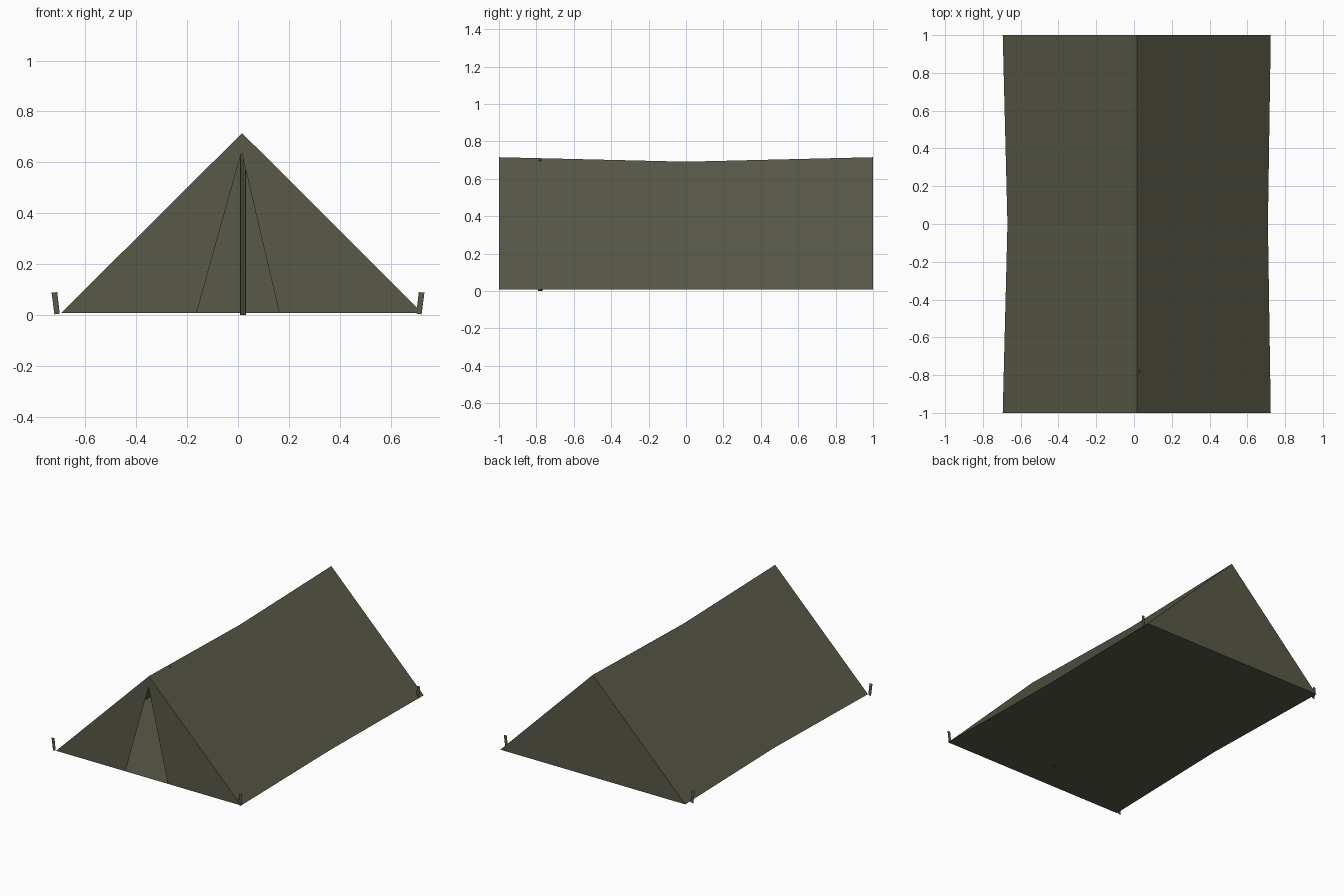
import bpy, bmesh, math
from mathutils import Matrix, Vector

if "Cube" in bpy.data.objects:
    bpy.data.objects.remove(bpy.data.objects["Cube"])

canvas = bpy.data.materials.new("olive canvas")
canvas.diffuse_color = (0.098, 0.098, 0.065, 1)
canvas.use_nodes = True
canvas.node_tree.nodes["Principled BSDF"].inputs["Base Color"].default_value = canvas.diffuse_color


def make(name, bm):
    me = bpy.data.meshes.new(name)
    bm.to_mesh(me)
    bm.free()
    me.materials.append(canvas)
    ob = bpy.data.objects.new(name, me)
    bpy.context.collection.objects.link(ob)
    return ob


def sheet(name, *polygons):
    bm = bmesh.new()
    for poly in polygons:
        bm.faces.new([bm.verts.new(p) for p in poly])
    bmesh.ops.remove_doubles(bm, verts=bm.verts, dist=1e-5)
    return make(name, bm)


# Cross-sections along the tent: ends are taller and wider than the sagging middle
Z0 = 0.008


def section(y):
    sag = 1 - abs(y)
    return (Vector((-0.695 + 0.025 * sag, y, Z0)),
            Vector((0.016, y, 0.715 - 0.024 * sag)),
            Vector((0.724 - 0.015 * sag, y, Z0)))


front, middle, back = [section(y) for y in (-1, 0, 1)]
pairs = [(front, middle), (middle, back)]

# Roof slopes and floor
sheet("left_slope", *[(a[0], a[1], b[1], b[0]) for a, b in pairs])
sheet("right_slope", *[(a[1], a[2], b[2], b[1]) for a, b in pairs])
sheet("floor", *[(a[0], b[0], b[2], a[2]) for a, b in pairs])

# End walls: closed back, front with a triangular doorway
sheet("back_wall", (back[0], back[1], back[2]))
door_top = (0.014, -1, 0.64)
sheet("front_wall",
      (front[0], (-0.163, -1, Z0), door_top, front[1]),
      (front[1], door_top, (0.162, -1, Z0), front[2]))

# Front pole, standing just inside the doorway and through the floor
bm = bmesh.new()
bmesh.ops.create_cone(bm, cap_ends=True, segments=8, radius1=0.012, radius2=0.012, depth=0.7,
                      matrix=Matrix.Translation((0.02, -0.78, 0.35)))
make("front_pole", bm)

# Flat pegs at the corners, leaning outwards
for side, sx in (("left", -1), ("right", 1)):
    for end, y in (("front", -0.997), ("back", 0.95)):
        sheet(f"{end}_{side}_peg",
              [(sx * x, y, z) for x, z in
               ((0.700, 0.006), (0.721, 0.003), (0.732, 0.088), (0.710, 0.091))][::sx])
